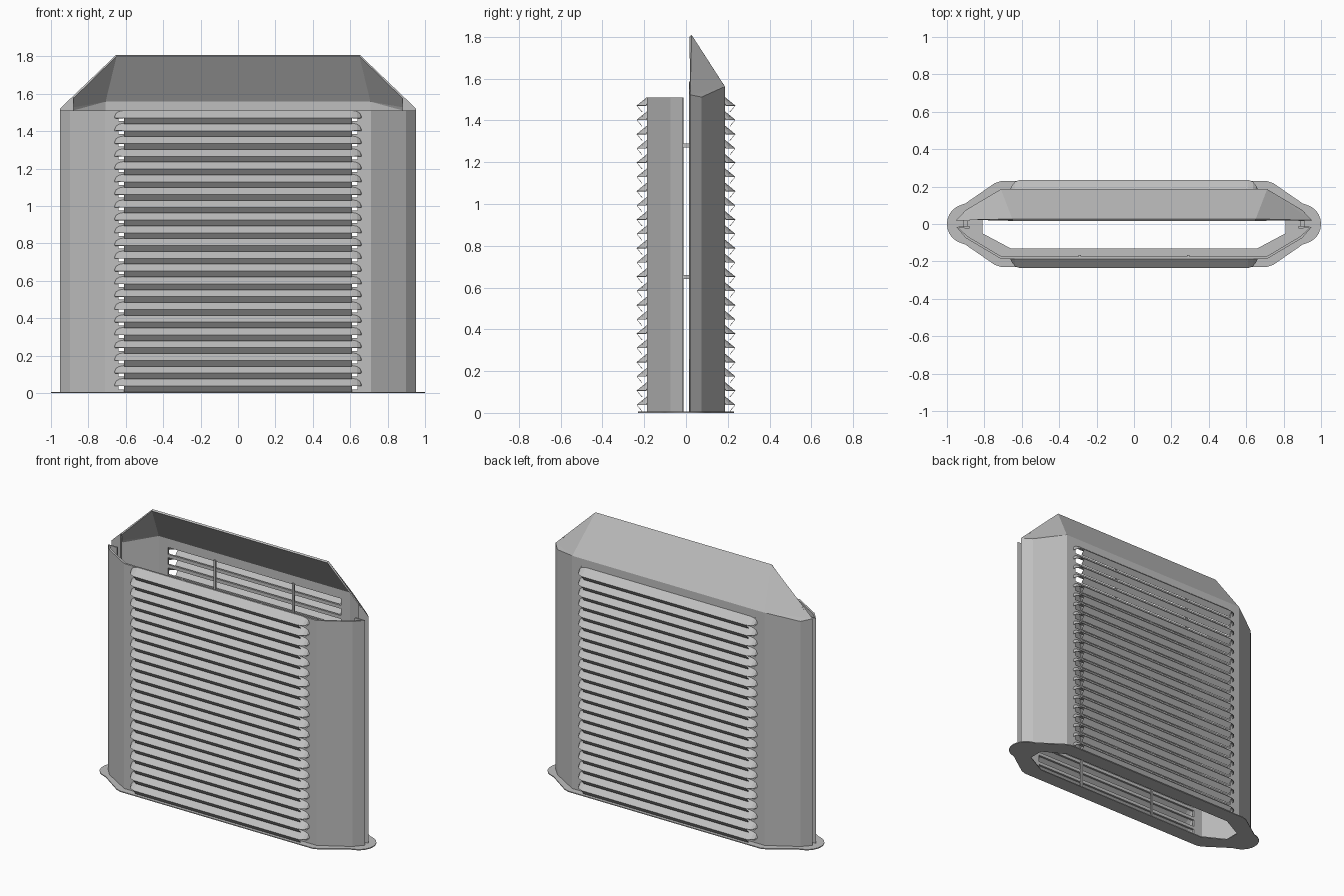
import bpy
import bmesh
from math import sin, cos, radians

if "Cube" in bpy.data.objects:
    bpy.data.objects.remove(bpy.data.objects["Cube"], do_unlink=True)

GREY = (0.52, 0.52, 0.52, 1)
metal = bpy.data.materials.new("grey_metal")
metal.use_nodes = True
metal.diffuse_color = GREY
metal.node_tree.nodes["Principled BSDF"].inputs["Base Color"].default_value = GREY

SLATS = 22
PITCH = 0.0682
TOP = 1.51          # height of the front shell
WALL = 0.18         # distance of the flat walls from the middle
folds = [1.47 - k * PITCH for k in range(SLATS)]


def finish(bm, name, thickness=0):
    """Turn a bmesh into an object, optionally as sheet metal."""
    bmesh.ops.remove_doubles(bm, verts=bm.verts, dist=0.0005)
    bmesh.ops.recalc_face_normals(bm, faces=bm.faces)
    mesh = bpy.data.meshes.new(name)
    bm.to_mesh(mesh)
    bm.free()
    mesh.materials.append(metal)
    obj = bpy.data.objects.new(name, mesh)
    bpy.context.collection.objects.link(obj)
    if thickness:
        mod = obj.modifiers.new("sheet", "SOLIDIFY")
        mod.thickness = thickness
        mod.offset = 0
    return obj


def face(bm, points):
    bm.faces.new([bm.verts.new(p) for p in points])


def box(bm, low, high):
    made = bmesh.ops.create_cube(bm, size=1)["verts"]
    for v in made:
        for i in range(3):
            v.co[i] = (low[i] + high[i]) / 2 + v.co[i] * (high[i] - low[i])


def make_shell(name, s, gap, heights):
    """Folded side walls; s is -1 for the front half, 1 for the back half."""
    bm = bmesh.new()
    plan = [(0.88, gap), (0.945, gap), (0.895, 0.07), (0.71, WALL), (0.64, WALL)]
    for m in (-1, 1):
        rail = list(zip(plan, heights))
        for ((xa, ya), ha), ((xb, yb), hb) in zip(rail, rail[1:]):
            face(bm, [(m * xa, s * ya, 0), (m * xb, s * yb, 0),
                      (m * xb, s * yb, hb), (m * xa, s * ya, ha)])
    # sloping hood of the taller half
    if s > 0:
        crest = 1.805
        for m in (-1, 1):
            tip = (m * 0.65, gap, crest)
            edge, side, corner = [(m * x, y, h) for (x, y), h in zip(plan[1:4], heights[1:4])]
            face(bm, [edge, side, corner])
            face(bm, [edge, corner, tip])
        face(bm, [(-0.71, WALL, 1.56), (-0.64, WALL, 1.56), (0.64, WALL, 1.56),
                  (0.71, WALL, 1.56), (0.65, gap, crest), (-0.65, gap, crest)])
        face(bm, [(-0.64, WALL, TOP), (0.64, WALL, TOP),
                  (0.64, WALL, 1.56), (-0.64, WALL, 1.56)])
    return finish(bm, name, 0.013)


def make_bars(name, s):
    """Strips of wall left between the slots, with two upright stiffeners."""
    bm = bmesh.new()
    y0, y1 = sorted((s * (WALL - 0.0065), s * (WALL + 0.0065)))
    for f in folds:
        box(bm, (-0.645, y0, f + 0.03), (0.645, y1, min(f + 0.052, TOP)))
    box(bm, (-0.645, y0, 0), (0.645, y1, 0.02))
    y0, y1 = sorted((s * (WALL - 0.014), s * (WALL - 0.004)))
    for x in (-0.29, 0.29):
        box(bm, (x - 0.007, y0, 0), (x + 0.007, y1, TOP))
    return finish(bm, name)


def make_louvres(name, s):
    """Folded slats with rounded ends that curl back to the wall."""
    bm = bmesh.new()
    # x, drop of the upper edge, distance of the fold from the middle
    half = [(0.61, 0, 0.235), (0.635, 0.005, 0.225), (0.65, 0.014, 0.208), (0.658, 0.03, 0.19)]
    columns = [(-x, d, y) for x, d, y in reversed(half)] + half
    for f in folds:
        for (xa, da, ya), (xb, db, yb) in zip(columns, columns[1:]):
            face(bm, [(xa, s * 0.186, f + 0.04 - da), (xb, s * 0.186, f + 0.04 - db),
                      (xb, s * yb, f), (xa, s * ya, f)])
        face(bm, [(-0.61, s * 0.235, f), (0.61, s * 0.235, f),
                  (0.61, s * 0.21, f - 0.03), (-0.61, s * 0.21, f - 0.03)])
    return finish(bm, name, 0.003)


# Front and back halves
make_shell("front_shell", -1, 0.018, [TOP] * 5)
make_shell("back_shell", 1, 0.022, [1.585, 1.52, 1.51, 1.56, 1.56])
for label, s in (("front", -1), ("back", 1)):
    make_bars(label + "_wall_bars", s)
    make_louvres(label + "_louvres", s)

# Small spacers joining the two halves
bm = bmesh.new()
for x in (-0.9, 0.9):
    for z in (0.65, 1.28):
        box(bm, (x - 0.012, -0.02, z - 0.01), (x + 0.012, 0.024, z + 0.01))
finish(bm, "spacers")

# Base plate: outline with rounded end lobes, and a six-sided hole
quarter = [(0.67, 0.23), (0.71, 0.23), (0.745, 0.218), (0.88, 0.125), (0.9, 0.11)]
lobe = [(0.9 + 0.1 * cos(radians(a)), 0.105 * sin(radians(a))) for a in range(75, -1, -15)]
right = quarter + lobe
right += [(x, -y) for x, y in reversed(right[:-1])]
outline = right + [(-x, y) for x, y in reversed(right)]
hole = [(0.66, 0.13), (0.81, 0.05), (0.81, -0.05), (0.66, -0.13)]
hole += [(-x, y) for x, y in reversed(hole)]
curve = bpy.data.curves.new("base_plate", "CURVE")
curve.dimensions = "2D"
curve.fill_mode = "BOTH"
curve.extrude = 0.003
for points in (outline, hole):
    spline = curve.splines.new("POLY")
    spline.points.add(len(points) - 1)
    for p, (x, y) in zip(spline.points, points):
        p.co = (x, y, 0, 1)
    spline.use_cyclic_u = True
curve.materials.append(metal)
plate = bpy.data.objects.new("base_plate", curve)
plate.location.z = 0.003
bpy.context.collection.objects.link(plate)
bpy.ops.object.select_all(action="DESELECT")
plate.select_set(True)
bpy.context.view_layer.objects.active = plate
bpy.ops.object.convert(target="MESH")
